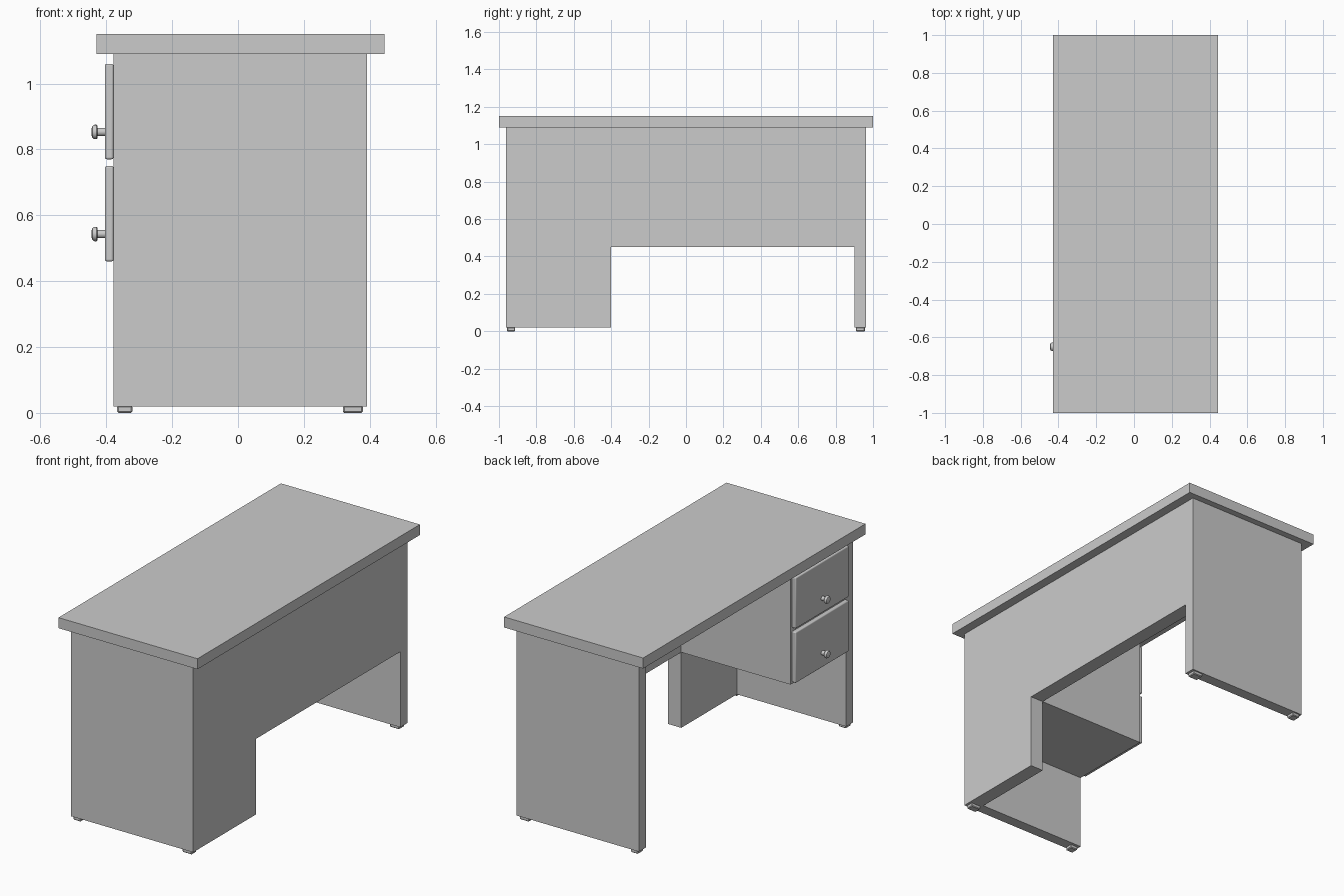
import bpy, bmesh, math
from mathutils import Matrix

if "Cube" in bpy.data.objects:
    bpy.data.objects.remove(bpy.data.objects["Cube"])


def finish(name, bm):
    bmesh.ops.recalc_face_normals(bm, faces=bm.faces)
    mesh = bpy.data.meshes.new(name)
    bm.to_mesh(mesh)
    bm.free()
    obj = bpy.data.objects.new(name, mesh)
    bpy.context.collection.objects.link(obj)
    return obj


def box(name, x, y, z):
    """Box from (min, max) ranges."""
    bm = bmesh.new()
    bmesh.ops.create_cube(bm, size=1)
    for v in bm.verts:
        v.co = [r[0] if c < 0 else r[1] for c, r in zip(v.co, (x, y, z))]
    return finish(name, bm)


def bevel(obj, width, segments):
    mod = obj.modifiers.new("bevel", 'BEVEL')
    mod.width = width
    mod.segments = segments


def smooth(obj):
    bpy.ops.object.select_all(action='DESELECT')
    obj.select_set(True)
    bpy.context.view_layer.objects.active = obj
    bpy.ops.object.shade_smooth_by_angle(angle=math.radians(35))


# Table top
box("table_top", (-0.43, 0.445), (-1, 1), (1.09, 1.15))

# Side panels
box("side_panel_front", (-0.378, 0.392), (-0.963, -0.90), (0.02, 1.09))
box("side_panel_rear", (-0.378, 0.392), (0.90, 0.963), (0.02, 1.09))

# Stepped modesty panel, extruded through its thickness
outline = [(-0.90, 0.02), (-0.40, 0.02), (-0.40, 0.45),
           (0.90, 0.45), (0.90, 1.09), (-0.90, 1.09)]
bm = bmesh.new()
face = bm.faces.new([bm.verts.new((0.392, y, z)) for y, z in outline])
ext = bmesh.ops.extrude_face_region(bm, geom=[face])
for v in ext["geom"]:
    if isinstance(v, bmesh.types.BMVert):
        v.co.x = 0.31
finish("modesty_panel", bm)

# Drawer cabinet hanging beside the front side panel
box("drawer_cabinet", (-0.378, 0.31), (-0.90, -0.40), (0.45, 1.09))

# Drawer fronts with turned knobs (radius, x)
knob = [(0.0125, -0.400), (0.0125, -0.426), (0.019, -0.426), (0.022, -0.430),
        (0.022, -0.436), (0.018, -0.442), (0.009, -0.445), (0, -0.445)]
for label, z0 in (("upper", 0.77), ("lower", 0.46)):
    front = box(label + "_drawer_front", (-0.404, -0.378),
                (-0.89, -0.41), (z0, z0 + 0.29))
    bevel(front, 0.006, 3)
    smooth(front)

    bm = bmesh.new()
    pts = [bm.verts.new((x, 0, r)) for r, x in knob]
    edges = [bm.edges.new(p) for p in zip(pts, pts[1:])]
    bmesh.ops.spin(bm, geom=pts + edges, cent=(0, 0, 0), axis=(1, 0, 0),
                   angle=math.tau, steps=16)
    bmesh.ops.remove_doubles(bm, verts=bm.verts, dist=0.0001)
    bmesh.ops.transform(bm, verts=bm.verts,
                        matrix=Matrix.Translation((0, -0.65, z0 + 0.083)))
    smooth(finish(label + "_drawer_knob", bm))

# Feet under the side panels
for xl, x in (("left", (-0.367, -0.321)), ("right", (0.319, 0.379))):
    for yl, y in (("front", (-0.957, -0.914)), ("rear", (0.908, 0.957))):
        foot = box(f"foot_{yl}_{xl}", x, y, (0, 0.022))
        bevel(foot, 0.004, 1)
